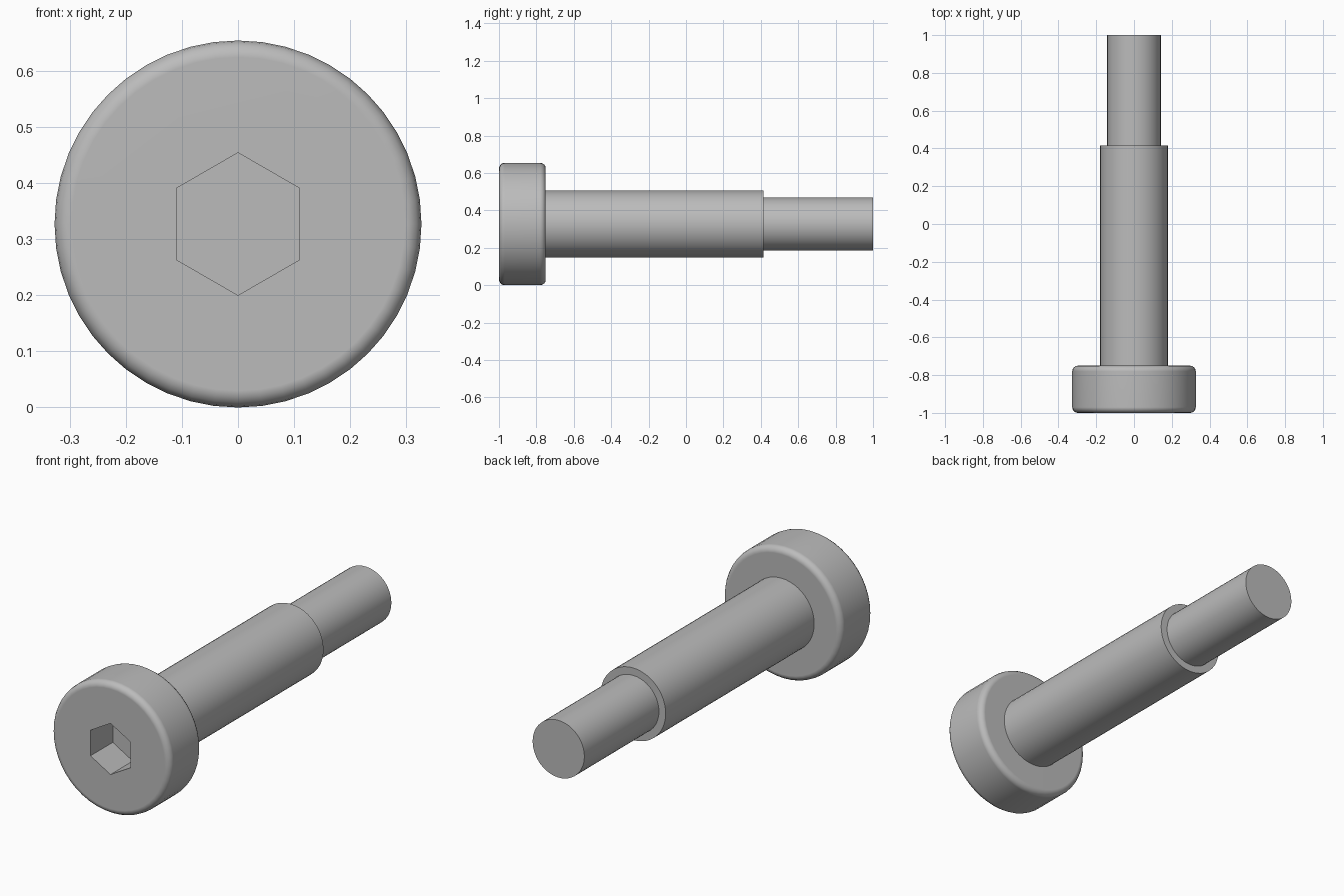
import bpy, bmesh, math
from mathutils import Matrix

cube = bpy.data.objects.get("Cube")
if cube:
    bpy.data.objects.remove(cube, do_unlink=True)

AXIS_Z = 0.327          # height of the screw's axis
SMOOTH = math.radians(35)

steel = bpy.data.materials.new("grey steel")
GREY = (0.5, 0.5, 0.5, 1)
steel.diffuse_color = GREY
steel.use_nodes = True
steel.node_tree.nodes["Principled BSDF"].inputs["Base Color"].default_value = GREY


def rod(name, radius, y0, y1, sides=48, bevel=0.0, spin=0.0):
    """Prism or cylinder lying along y, with optionally rounded rims."""
    bm = bmesh.new()
    place = (Matrix.Translation((0, (y0 + y1) / 2, AXIS_Z))
             @ Matrix.Rotation(math.pi / 2, 4, 'X') @ Matrix.Rotation(spin, 4, 'Z'))
    bmesh.ops.create_cone(bm, cap_ends=True, segments=sides, radius1=radius,
                          radius2=radius, depth=y1 - y0, matrix=place)
    if bevel:
        rims = [e for e in bm.edges if abs(e.verts[0].co.y - e.verts[1].co.y) < 0.001]
        bmesh.ops.bevel(bm, geom=rims, offset=bevel, segments=4, profile=0.5,
                        affect='EDGES')
    mesh = bpy.data.meshes.new(name)
    bm.to_mesh(mesh)
    bm.free()
    mesh.materials.append(steel)
    obj = bpy.data.objects.new(name, mesh)
    bpy.context.collection.objects.link(obj)
    return obj


def smooth(obj):
    bpy.ops.object.select_all(action='DESELECT')
    obj.select_set(True)
    bpy.context.view_layer.objects.active = obj
    bpy.ops.object.shade_smooth_by_angle(angle=SMOOTH)


# Screw parts from front to back
head = rod("head", 0.327, -1, -0.75, bevel=0.03)
shoulder = rod("shoulder", 0.179, -0.76, 0.415)
tip = rod("tip", 0.142, 0.405, 1)

# Hexagonal key socket, one corner pointing up
cutter = rod("socket_cutter", 0.127, -1.1, -0.825, sides=6)
top = max(cutter.data.vertices, key=lambda v: v.co.z).co.z
if top < AXIS_Z + 0.12:
    cutter.data.transform(Matrix.Translation((0, 0, AXIS_Z))
                          @ Matrix.Rotation(math.pi / 6, 4, 'Y')
                          @ Matrix.Translation((0, 0, -AXIS_Z)))
cut = head.modifiers.new("socket", 'BOOLEAN')
cut.object = cutter
cut.operation = 'DIFFERENCE'
cut.solver = 'EXACT'
bpy.context.view_layer.objects.active = head
bpy.ops.object.modifier_apply(modifier=cut.name)
bpy.data.objects.remove(cutter, do_unlink=True)

for part in (head, shoulder, tip):
    smooth(part)

# Keep the flat faces of the head flat beside the rounded rims
normals = head.modifiers.new("flat_faces", 'WEIGHTED_NORMAL')
normals.keep_sharp = True
